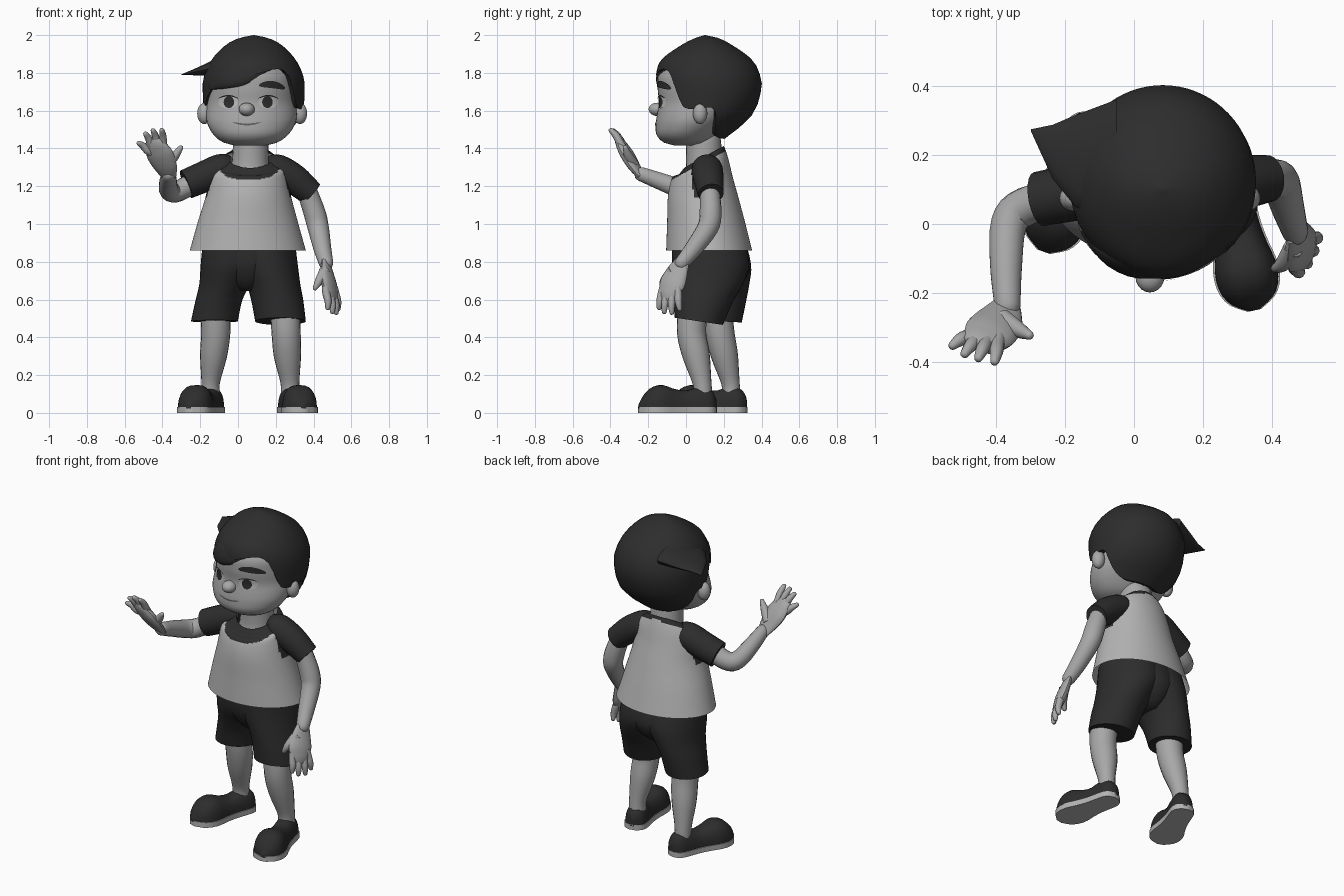
import bpy, bmesh, math
from mathutils import Vector as V

if "Cube" in bpy.data.objects:
    bpy.data.objects.remove(bpy.data.objects["Cube"])

def material(name, g):
    m = bpy.data.materials.new(name)
    m.diffuse_color = (g, g, g, 1)
    m.use_nodes = True
    m.node_tree.nodes["Principled BSDF"].inputs["Base Color"].default_value = m.diffuse_color
    return m

SKIN, DARK = material("skin", .39), material("dark_cloth_and_hair", .026)
SHIRT, SOLE = material("shirt", .46), material("sole", .46)
WHITE, LIP = material("eye_white", .5), material("lip_line", .12)

def finish(name, bm, mats, rule=None, fix=True):
    if fix:
        bmesh.ops.recalc_face_normals(bm, faces=bm.faces)
    me = bpy.data.meshes.new(name)
    bm.to_mesh(me)
    bm.free()
    ob = bpy.data.objects.new(name, me)
    bpy.context.collection.objects.link(ob)
    for m in mats:
        me.materials.append(m)
    for p in me.polygons:
        p.use_smooth = True
        if rule:
            p.material_index = rule(p.center)
    me.set_sharp_from_angle(angle=math.radians(45))
    return ob

def skin(name, rings, mats, caps=(True, True), rule=None):
    """Bridge equal rings of points into a surface."""
    bm = bmesh.new()
    vs = [[bm.verts.new(p) for p in r] for r in rings]
    n = len(rings[0])
    for a, b in zip(vs, vs[1:]):
        for i in range(n):
            bm.faces.new((a[i], a[(i + 1) % n], b[(i + 1) % n], b[i]))
    for use, r in zip(caps, (vs[0], vs[-1])):
        if use:
            bm.faces.new(r)
    return finish(name, bm, mats, rule)

def interp(table, k):
    """Smooth lookup in rows (key, values...) with ascending keys."""
    n = len(table)
    k = min(max(k, table[0][0]), table[-1][0])
    i = max(j for j in range(n - 1) if table[j][0] <= k)
    def slope(j, c):
        a, b = table[max(j - 1, 0)], table[min(j + 1, n - 1)]
        return (b[c] - a[c]) / (b[0] - a[0])
    h = table[i + 1][0] - table[i][0]
    t = (k - table[i][0]) / h
    return [(2*t**3 - 3*t*t + 1) * table[i][c] + (t**3 - 2*t*t + t) * h * slope(i, c)
            + (3*t*t - 2*t**3) * table[i + 1][c] + (t**3 - t*t) * h * slope(i + 1, c)
            for c in range(1, len(table[0]))]

def loft(name, table, mats, rows=32, cols=48, caps=(True, True), rule=None):
    """Stack of ellipses; rows are (z, half width, y front, y back, centre x, tilt)."""
    rings = []
    for j in range(rows + 1):
        z = table[0][0] + (table[-1][0] - table[0][0]) * j / rows
        rx, yf, yb, cx, tilt = interp(table, z)
        yc, ry = (yf + yb) / 2, (yb - yf) / 2
        rings.append([])
        for i in range(cols):
            a = math.tau * i / cols
            y = -ry * math.cos(a)
            rings[-1].append((cx + rx * math.sin(a), yc + y, z + tilt * y))
    return skin(name, rings, mats, caps, rule)

def tube(name, pts, mat, ref=(0, .3, 1), flat=1, cols=16, tip=True, sub=4):
    """Smooth tube through (x, y, z, radius); flat squashes it along ref."""
    table = [(i, *p) for i, p in enumerate(pts)]
    last = len(pts) - 1
    path = [interp(table, i / sub) for i in range(last * sub + 1)]
    if tip:
        d = (V(path[-1][:3]) - V(path[-2][:3])).normalized()
        r = path[-1][3]
        path += [[*(V(path[-1][:3]) + d * r * f), r * s] for f, s in ((.5, .8), (.8, .4))]
    rings = []
    for i, p in enumerate(path):
        t = V(path[min(i + 1, len(path) - 1)][:3]) - V(path[max(i - 1, 0)][:3])
        side = t.cross(V(ref)).normalized()
        up = side.cross(t).normalized()
        r = max(p[3], .002)
        rings.append([V(p[:3]) + side * r * math.cos(a) + up * r * flat * math.sin(a)
                      for a in (math.tau * k / cols for k in range(cols))])
    return skin(name, rings, [mat])

def ball(name, loc, radii, mat):
    bm = bmesh.new()
    bmesh.ops.create_uvsphere(bm, u_segments=20, v_segments=12, radius=1)
    for v in bm.verts:
        v.co = V(loc) + V([a * b for a, b in zip(v.co, radii)])
    return finish(name, bm, [mat])

# Head
HEAD = [(1.415, .08, -.06, .06, .065, 0), (1.43, .14, -.115, .11, .065, 0),
        (1.47, .195, -.155, .16, .068, 0), (1.53, .232, -.16, .22, .07, 0),
        (1.58, .24, -.153, .26, .072, 0), (1.64, .237, -.143, .3, .073, 0),
        (1.72, .235, -.15, .33, .075, 0), (1.80, .225, -.14, .33, .075, 0),
        (1.90, .15, -.05, .27, .08, 0)]
loft("head", HEAD, [SKIN])
ball("nose", (.046, -.152, 1.607), (.042, .046, .035), SKIN)
for side, x in (("left", -.178), ("right", .328)):
    ball(side + "_ear", (x, .075, 1.585), (.038, .038, .056), SKIN)

def face_patch(name, x, z, w, h, mat, turn=0, lift=.004, bow=0):
    """Thin oval decal following the front of the head."""
    bm = bmesh.new()
    rings, n = [], 24
    for s in (.02, .35, .7, 1):
        rings.append([])
        for i in range(n):
            a = math.tau * i / n
            u, v = w * s * math.cos(a), h * s * math.sin(a)
            v += bow * (u / w) ** 2
            px = x + u * math.cos(turn) - v * math.sin(turn)
            pz = z + u * math.sin(turn) + v * math.cos(turn)
            rx, yf, yb, cx, _ = interp(HEAD, pz)
            yc = (yf + yb) / 2
            py = yc - (yc - yf) * math.sqrt(max(0, 1 - ((px - cx) / rx) ** 2))
            rings[-1].append(bm.verts.new((px, py - lift, pz)))
    bm.faces.new(rings[0])
    for p, q in zip(rings, rings[1:]):
        for i in range(n):
            bm.faces.new((p[i], q[i], q[(i + 1) % n], p[(i + 1) % n]))
    finish(name, bm, [mat], fix=False)

# Face details
for side, x, s in (("left", -.052, 1), ("right", .16, -1)):
    face_patch(side + "_eye_white", x, 1.645, .052, .033, WHITE)
    face_patch(side + "_iris", x + .004 * s, 1.645, .028, .031, DARK, lift=.007)
    face_patch(side + "_eyelid_line", x, 1.679, .052, .004, DARK, lift=.008, bow=-.014)
    face_patch(side + "_brow", x - .022 * s, 1.738, .07, .019, DARK, turn=.12 * s, lift=.007, bow=-.012)
face_patch("mouth", .047, 1.527, .075, .005, LIP, bow=.012)

# Hair cap with a hairline that varies around the head
HAIR = [(1.44, .15, -.06, .19), (1.53, .235, -.12, .305), (1.6, .262, -.14, .365),
        (1.72, .27, -.155, .4), (1.78, .264, -.16, .395), (1.87, .222, -.13, .35),
        (1.95, .145, -.02, .24), (1.985, .075, .05, .17), (2.0, .002, .099, .101)]
LINE = [(-180, 1.45), (-130, 1.46), (-112, 1.5), (-97, 1.61), (-78, 1.62), (-62, 1.69),
        (-40, 1.76), (0, 1.79), (30, 1.82), (44, 1.79), (52, 1.69), (60, 1.62), (80, 1.61),
        (97, 1.61), (112, 1.5), (130, 1.46), (180, 1.45)]
rings = []
for j in range(16):
    f = min(j, 14) / 14
    rings.append([])
    for i in range(72):
        a = -180 + 5 * i
        low = interp(LINE, a)[0]
        z = 2 - (2 - low) * (1 - math.cos(f * math.pi / 2))
        rx, yf, yb = interp(HAIR, z)
        k = .82 if j == 15 else 1   # last ring turns in under the edge
        a = math.radians(a)
        rings[-1].append((.083 + k * rx * math.sin(a),
                          (yf + yb) / 2 - k * (yb - yf) / 2 * math.cos(a), z + (j == 15) * .01))
skin("hair_cap", rings, [DARK], (True, False))
tube("fringe", [(.24, .04, 1.9, .03), (.15, -.06, 1.875, .07), (.03, -.115, 1.81, .078),
                (-.07, -.095, 1.77, .058), (-.15, -.025, 1.72, .01)],
     DARK, ref=(-.25, -1, .4), flat=.4, tip=False)

# Tuft swept out to the side: rows are (x, y front, y back, z low, z high)
TUFT = [(-.298, .268, .274, 1.789, 1.793), (-.235, .13, .287, 1.787, 1.82),
        (-.17, .05, .315, 1.785, 1.85), (-.05, .0, .36, 1.79, 1.91)]
skin("side_tuft", [[(x, (a + b) / 2 + (b - a) / 2 * math.cos(t), (c + d) / 2 + (d - c) / 2 * math.sin(t))
                    for t in (math.tau * k / 14 for k in range(14))] for x, a, b, c, d in TUFT], [DARK])

# Neck, shirt and sleeves
tube("neck", [(.06, .1, 1.23, .12), (.065, .1, 1.31, .1), (.068, .09, 1.46, .092)],
     SKIN, ref=(0, 1, 0), cols=24)

def shirt_rule(c):
    collar = c.z - .55 * (c.y - .09) > 1.325
    shoulder = abs(c.x - .055) > .18 + (1.3 - c.z) * .24 and c.z > 1.14
    return int(collar or shoulder)

loft("shirt", [(.86, .307, -.105, .35, .052, 0), (1.0, .268, -.1, .315, .052, 0),
               (1.15, .225, -.095, .275, .055, 0), (1.25, .205, -.075, .245, .055, .05),
               (1.30, .19, -.055, .225, .06, .3), (1.325, .165, -.04, .21, .06, .52),
               (1.355, .122, -.01, .2, .065, .55)],
     [SHIRT, DARK], rows=60, cols=96, caps=(False, False), rule=shirt_rule)
tube("left_sleeve", [(-.04, .11, 1.29, .07), (-.09, .105, 1.288, .083), (-.18, .09, 1.25, .082),
                     (-.275, .072, 1.21, .079)], DARK, tip=False, cols=20)
tube("right_sleeve", [(.16, .11, 1.29, .07), (.21, .112, 1.285, .083), (.3, .12, 1.235, .08),
                      (.39, .132, 1.16, .068)], DARK, tip=False, cols=20)

# Arms
tube("left_arm", [(-.2, .08, 1.24, .055), (-.315, .05, 1.175, .056), (-.362, 0, 1.175, .053),
                  (-.37, -.12, 1.22, .047), (-.366, -.24, 1.265, .038)], SKIN, ref=(.2, .2, 1))
tube("right_arm", [(.36, .125, 1.19, .052), (.405, .13, 1.06, .058), (.425, .115, .98, .056),
                   (.447, .04, .87, .047), (.467, -.025, .79, .038)], SKIN, ref=(0, 1, 0))

# Hands: flattened palm, four fingers and a thumb
def hand(side, palm, normal, fingers, thumb):
    tube(side + "_palm", palm, SKIN, ref=normal, flat=.42)
    for i, (root, end) in enumerate(fingers):
        a, b = V(root), V(end)
        mid = a.lerp(b, .55) - V(normal).normalized() * .006
        start = a + (a - b) * .4
        tube(f"{side}_finger_{i + 1}", [(*start, .019), (*a, .021), (*mid, .019), (*b, .013)],
             SKIN, ref=normal, cols=10, sub=3)
    tube(side + "_thumb", thumb, SKIN, ref=normal, cols=10)

hand("left", [(-.366, -.235, 1.25, .042), (-.385, -.275, 1.305, .066),
              (-.412, -.31, 1.365, .076), (-.434, -.335, 1.41, .064)], (-.3, -.9, -.5),
     [((-.48, -.325, 1.39), (-.525, -.352, 1.428)), ((-.457, -.335, 1.415), (-.49, -.376, 1.478)),
      ((-.428, -.343, 1.427), (-.45, -.388, 1.495)), ((-.395, -.347, 1.425), (-.403, -.398, 1.497))],
     [(-.38, -.275, 1.31, .03), (-.335, -.305, 1.36, .024), (-.302, -.322, 1.405, .013)])
hand("right", [(.467, -.02, .8, .042), (.472, -.047, .745, .062),
               (.482, -.072, .685, .073), (.492, -.085, .64, .062)], (-.88, .45, 0),
     [((.467, -.128, .635), (.475, -.142, .555)), ((.486, -.103, .622), (.5, -.115, .535)),
      ((.504, -.073, .622), (.52, -.075, .53)), ((.515, -.042, .635), (.53, -.034, .55))],
     [(.46, -.07, .755, .03), (.43, -.115, .7, .023), (.408, -.128, .66, .013)])

# Shorts: two legs that widen into the hips, and a filler between them
loft("shorts_left", [(.485, .124, .045, .295, -.125, -.05), (.6, .124, .02, .32, -.1, 0),
                     (.68, .135, -.01, .335, -.07, 0), (.78, .165, -.055, .345, -.033, 0),
                     (.92, .165, -.07, .31, -.02, 0)], [DARK], rows=16, cols=32)
loft("shorts_right", [(.485, .134, -.06, .195, .225, -.15), (.6, .138, -.065, .25, .207, -.05),
                      (.68, .143, -.07, .3, .187, 0), (.78, .165, -.075, .335, .152, 0),
                      (.92, .165, -.075, .31, .135, 0)], [DARK], rows=16, cols=32)
loft("shorts_middle", [(.645, .05, .03, .24, .05, 0), (.69, .12, -.02, .3, .055, 0),
                       (.78, .18, -.065, .342, .058, 0), (.92, .2, -.075, .31, .055, 0)],
     [DARK], rows=12)

# Legs
tube("left_leg", [(-.12, .165, .55, .08), (-.118, .18, .42, .077), (-.13, .205, .3, .071),
                  (-.145, .235, .16, .049), (-.145, .24, .08, .049)], SKIN, ref=(0, 1, 0), cols=20)
tube("right_leg", [(.25, .035, .55, .08), (.255, .03, .42, .077), (.262, .055, .3, .072),
                   (.275, .085, .16, .05), (.275, .09, .08, .05)], SKIN, ref=(0, 1, 0), cols=20)

# Shoes: rows are (length fraction, half width, height)
SHOE = [(0, .012, .07), (.03, .04, .1), (.1, .06, .13), (.25, .064, .135), (.4, .066, .118),
        (.55, .076, .128), (.7, .09, .148), (.83, .086, .135), (.93, .062, .095), (1, .015, .045)]

def shoe(side, heel, toe):
    heel, toe = V(heel), V(toe)
    d = toe - heel
    w = V((-d.y, d.x, 0)).normalized()
    upper, outline = [], ([], [])
    for j in range(25):
        f = .5 - .5 * math.cos(math.pi * j / 24)
        hw, h = interp(SHOE, f)
        p = heel + d * f
        upper.append([p + w * hw * math.copysign(abs(math.cos(a)) ** .75, math.cos(a))
                      + V((0, 0, .022 + (h - .022) * max(0, math.sin(a)) ** .85))
                      for a in (math.pi * k / 14 for k in range(15))])
        for s in (0, 1):
            outline[s].append(p + w * (hw + .005) * (1 - 2 * s))
    skin(side + "_shoe", upper, [DARK])
    loop = outline[0] + outline[1][::-1]
    skin(side + "_sole", [[p + V((0, 0, z)) for p in loop] for z in (0, .032)], [SOLE])

shoe("left", (-.115, .32, 0), (-.262, -.08, 0))
shoe("right", (.262, .16, 0), (.348, -.25, 0))
